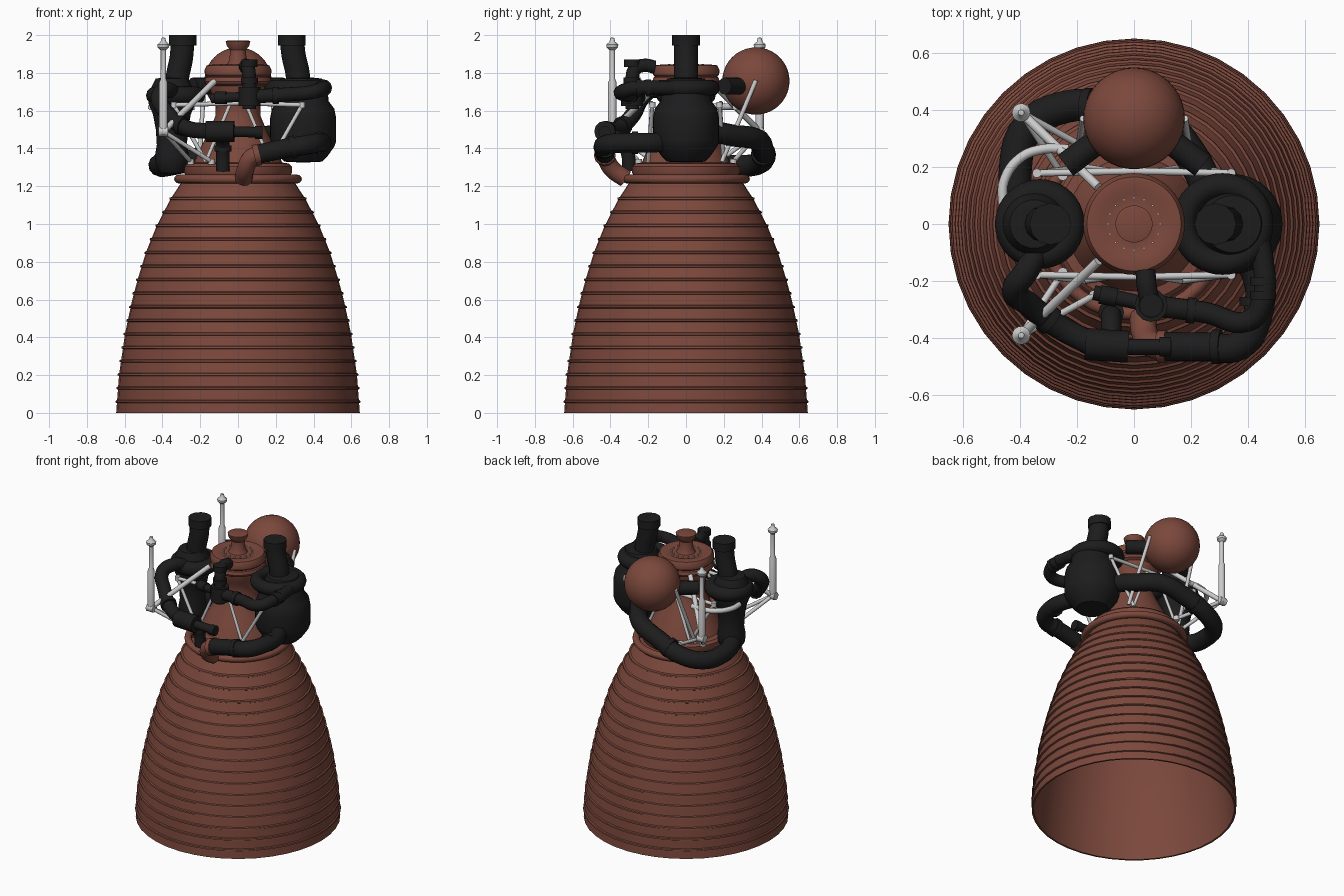
import bpy, bmesh, math
from mathutils import Vector


def mat(name, col):
    m = bpy.data.materials.new(name)
    m.diffuse_color = (*col, 1)
    return m


COPPER = mat("copper", (0.2, 0.065, 0.045))
BLACK = mat("black", (0.012, 0.012, 0.012))
STEEL = mat("steel", (0.65, 0.65, 0.65))


def finish(ob, m, angle=35):
    ob.data.materials.clear()
    ob.data.materials.append(m)
    bpy.ops.object.select_all(action='DESELECT')
    ob.select_set(True)
    bpy.context.view_layer.objects.active = ob
    bpy.ops.object.shade_smooth_by_angle(angle=math.radians(angle))
    return ob


def lathe(name, prof, m, base=(0, 0, 0), seg=32):
    """Revolve (radius, z) points around a vertical axis."""
    bm = bmesh.new()
    vs = [bm.verts.new((r, 0, z)) for r, z in prof]
    es = [bm.edges.new(p) for p in zip(vs, vs[1:])]
    bmesh.ops.spin(bm, geom=vs + es, cent=(0, 0, 0), axis=(0, 0, 1),
                   angle=2 * math.pi, steps=seg, use_merge=True)
    bmesh.ops.remove_doubles(bm, verts=bm.verts, dist=1e-5)
    bmesh.ops.recalc_face_normals(bm, faces=bm.faces)
    me = bpy.data.meshes.new(name)
    bm.to_mesh(me)
    bm.free()
    ob = bpy.data.objects.new(name, me)
    ob.location = base
    bpy.context.collection.objects.link(ob)
    return finish(ob, m)


def tube(name, pts, r, m, res=6):
    """Round tube along a smooth path; two points give a straight rod."""
    cu = bpy.data.curves.new(name, 'CURVE')
    cu.dimensions = '3D'
    cu.bevel_depth = r
    cu.bevel_resolution = 4
    cu.use_fill_caps = True
    cu.resolution_u = res
    if len(pts) == 2:
        sp = cu.splines.new('POLY')
        sp.points.add(1)
        for p, q in zip(sp.points, pts):
            p.co = (*q, 1)
    else:
        sp = cu.splines.new('BEZIER')
        sp.bezier_points.add(len(pts) - 1)
        for p, q in zip(sp.bezier_points, pts):
            p.co = q
            p.handle_left_type = p.handle_right_type = 'AUTO'
    ob = bpy.data.objects.new(name, cu)
    bpy.context.collection.objects.link(ob)
    bpy.ops.object.select_all(action='DESELECT')
    ob.select_set(True)
    bpy.context.view_layer.objects.active = ob
    bpy.ops.object.convert(target='MESH')
    return finish(bpy.context.view_layer.objects.active, m)


def collar(name, c, d, r, m=BLACK, w=0.03):
    """Short thick band centred at c, along direction d."""
    c, d = Vector(c), Vector(d).normalized() * w / 2
    tube(name, [c - d, c + d], r, m)


def ring(name, R, r, base, m, seg=40):
    lathe(name, [(R + r * math.cos(t * math.pi / 6), r * math.sin(t * math.pi / 6))
                 for t in range(13)], m, base, seg)


# Bell nozzle: ribbed outside, smooth hollow inside
BELL = [(0.645, 0), (0.63, 0.2), (0.598, 0.42), (0.56, 0.6), (0.53, 0.71),
        (0.487, 0.85), (0.435, 0.98), (0.395, 1.06), (0.355, 1.135), (0.3, 1.22)]


def bell_r(z):
    for (r0, z0), (r1, z1) in zip(BELL, BELL[1:]):
        if z <= z1:
            return r0 + (r1 - r0) * (z - z0) / (z1 - z0)
    return BELL[-1][0]


outer = [(0.645, 0)]
for i in range(16):
    z = 0.06 + 0.0717 * i
    r = bell_r(z)
    outer += [(bell_r(z - .008), z - .008), (r + .009, z - .005),
              (r + .007, z + .004), (bell_r(z + .008), z + .008)]
outer.append((0.3, 1.22))
inner = [(r - 0.012, z) for r, z in BELL] + [(0.2, 1.38), (0.105, 1.57), (0.12, 1.7), (0, 1.71)]
lathe("nozzle_bell", outer[::-1] + inner, COPPER, seg=40)

# Coolant manifold rings
ring("lower_manifold", 0.315, 0.023, (0, 0, 1.238), COPPER)
lathe("upper_flange", [(0.25, 1.23), (0.275, 1.25), (0.285, 1.27), (0.285, 1.305),
                       (0.27, 1.32), (0.235, 1.325)], COPPER, seg=40)

# Combustion chamber with injector head
lathe("chamber", [(0.24, 1.31), (0.215, 1.37), (0.18, 1.44), (0.145, 1.51), (0.12, 1.57),
                  (0.118, 1.62), (0.13, 1.67), (0.145, 1.70), (0.15, 1.73), (0.17, 1.74),
                  (0.178, 1.755), (0.172, 1.775), (0.165, 1.78), (0.175, 1.79),
                  (0.178, 1.815), (0.165, 1.84), (0.12, 1.845), (0.10, 1.835),
                  (0.06, 1.84), (0.045, 1.87), (0.042, 1.92), (0.06, 1.945),
                  (0.065, 1.968), (0.05, 1.972), (0, 1.972)], COPPER, seg=40)
for i in range(16):
    a = i * math.pi / 8
    x, y = 0.092 * math.cos(a), 0.092 * math.sin(a)
    tube("injector_bolt", [(x, y, 1.83), (x, y, 1.847)], 0.004, STEEL)

# Spherical tank and its mounts
lathe("tank", [(0.178 * math.sin(t * math.pi / 20), -0.178 * math.cos(t * math.pi / 20))
               for t in range(21)], COPPER, (0, 0.37, 1.757), 40)
for s in (-1, 1):
    tube("tank_mount", [(s * .1, .31, 1.73), (s * .24, .205, 1.73)], 0.045, BLACK)
    tube("tank_strut", [(s * .178, .37, 1.76), (s * .205, .19, 1.33)], 0.012, STEEL)

# Right turbopump
lathe("right_pump", [(0, 1.325), (0.10, 1.33), (0.13, 1.36), (0.165, 1.41), (0.175, 1.44),
                     (0.175, 1.56), (0.165, 1.61), (0.135, 1.65), (0.13, 1.70),
                     (0.10, 1.77), (0, 1.78)], BLACK, (0.345, 0, 0))
ring("right_pump_volute", 0.135, 0.043, (0.31, 0, 1.72), BLACK)
tube("right_inlet", [(.32, 0, 1.72), (.315, 0, 1.8), (.295, 0, 1.89), (.285, 0, 1.98)], 0.064, BLACK)
collar("right_inlet_flange", (.285, 0, 1.972), (0, 0, 1), 0.073, w=0.056)

# Left turbopump
lathe("left_pump", [(0, 1.26), (0.06, 1.27), (0.085, 1.31), (0.09, 1.36), (0.08, 1.42),
                    (0.085, 1.50), (0.10, 1.58), (0.125, 1.64), (0.12, 1.70),
                    (0.085, 1.77), (0, 1.78)], BLACK, (-0.35, 0, 0))
ring("left_pump_volute", 0.11, 0.047, (-0.33, 0, 1.68), BLACK)
tube("left_inlet", [(-.325, 0, 1.7), (-.32, 0, 1.78), (-.3, 0, 1.88), (-.293, 0, 1.98)], 0.062, BLACK)
collar("left_inlet_flange", (-.293, 0, 1.972), (0, 0, 1), 0.073, w=0.056)

# Rear exhaust duct joining the two pumps
tube("rear_duct", [(.27, .1, 1.5), (.2, .24, 1.47), (.08, .37, 1.45), (-.08, .405, 1.40),
                   (-.24, .41, 1.34), (-.37, .34, 1.31), (-.415, .2, 1.31),
                   (-.40, .08, 1.32), (-.35, 0, 1.34)], 0.058, BLACK)
collar("rear_duct_flange", (-.16, .41, 1.37), (-1, .02, -.35), 0.066)

# Upper front feed pipe with valve and riser
tube("upper_feed", [(.42, 0, 1.72), (.45, -.12, 1.72), (.45, -.27, 1.72), (.40, -.34, 1.70),
                    (.25, -.31, 1.685), (.06, -.285, 1.675)], 0.038, BLACK)
tube("upper_feed_tail", [(.06, -.285, 1.675), (-.14, -.24, 1.665)], 0.026, BLACK)
collar("tail_nut", (-.09, -.252, 1.668), (-1, .2, 0), 0.033, w=0.06)
for y in (-.2, -.25):
    collar("feed_flange", (.452, y, 1.72), (0, 1, 0), 0.046)
collar("feed_flange", (.2, -.303, 1.68), (1, -.1, 0), 0.045)
collar("valve_body", (.06, -.285, 1.675), (0, 0, 1), 0.058, w=0.1)
tube("riser", [(.06, -.285, 1.61), (.06, -.285, 1.76), (.055, -.27, 1.82),
               (.045, -.22, 1.84), (.04, -.165, 1.83)], 0.036, BLACK)
collar("riser_cap", (.06, -.285, 1.85), (0, 0, 1), 0.042, w=0.04)
collar("riser_flange", (.06, -.285, 1.76), (0, 0, 1), 0.045)

# Lower front duct from the right pump, ending in a copper elbow
tube("lower_duct", [(.36, -.08, 1.44), (.43, -.18, 1.43), (.43, -.33, 1.43), (.37, -.425, 1.42),
                    (.25, -.43, 1.40), (.11, -.43, 1.37)], 0.052, BLACK)
collar("lower_duct_flange", (.29, -.43, 1.407), (1, 0, .2), 0.06)
collar("lower_duct_flange", (.43, -.27, 1.43), (0, 1, 0), 0.06)
tube("inlet_elbow", [(.12, -.43, 1.37), (.07, -.425, 1.35), (.04, -.39, 1.29), (.03, -.32, 1.24)],
     0.047, COPPER)
collar("elbow_flange", (.1, -.43, 1.365), (1, 0, .25), 0.057, COPPER)

# Front crossover pipe from the left pump with its valve and drop leg
tube("crossover", [(-.33, -.08, 1.68), (-.38, -.17, 1.71), (-.42, -.23, 1.67), (-.37, -.28, 1.58),
                   (-.28, -.35, 1.51), (-.15, -.42, 1.49)], 0.043, BLACK)
tube("crossover_valve", [(-.17, -.42, 1.49), (-.02, -.43, 1.49)], 0.056, BLACK)
tube("crossover_tail", [(-.04, -.43, 1.49), (.13, -.43, 1.485)], 0.028, BLACK)
collar("tail_cap", (.11, -.43, 1.485), (1, 0, 0), 0.034, w=0.04)
collar("crossover_flange", (-.3, -.335, 1.52), (-1, .8, .3), 0.052)
tube("drop_leg", [(-.08, -.42, 1.48), (-.08, -.34, 1.44), (-.08, -.31, 1.38), (-.08, -.30, 1.28)],
     0.036, BLACK)
collar("drop_flange", (-.08, -.31, 1.40), (0, 0, 1), 0.045)

# Gimbal actuators, their braces, and the side beams (front and back)
for s in (-1, 1):
    foot = (-.395, s * .39, 1.49)
    lathe("actuator", [(0, 1.47), (0.022, 1.475), (0.022, 1.75), (0.014, 1.77), (0.014, 1.92),
                       (0.03, 1.935), (0.032, 1.95), (0.015, 1.965), (0.01, 1.985), (0, 1.988)],
          STEEL, (-.395, s * .39, 0), 20)
    collar("actuator_foot", foot, (1, 0, 0), 0.026, STEEL, 0.05)
    tube("upper_brace", [foot, (-.125, s * .13, 1.755)], 0.016, STEEL)
    for end in ((-.25, s * .17, 1.33), (-.14, s * .25, 1.33)):
        tube("lower_brace", [foot, end], 0.012, STEEL)
        collar("brace_pad", end, (0, 0, 1), 0.018, STEEL, 0.03)
    for x in (-1, 1):
        top, foot2 = (x * .34, s * .178, 1.63), (x * .17, s * .2, 1.33)
        tube("side_beam", [top, (0, s * .185, 1.64)], 0.012, STEEL)
        tube("beam_strut", [top, foot2], 0.011, STEEL)
        tube("beam_strut", [(x * .04, s * .18, 1.64), foot2], 0.010, STEEL)
        collar("beam_joint", top, (0, 0, 1), 0.016, STEEL)

# Curved vent line beside the left pump
tube("vent_line", [(-.46, .07, 1.62), (-.455, .15, 1.62), (-.40, .23, 1.62),
                   (-.32, .262, 1.62), (-.23, .262, 1.62)], 0.017, STEEL)
